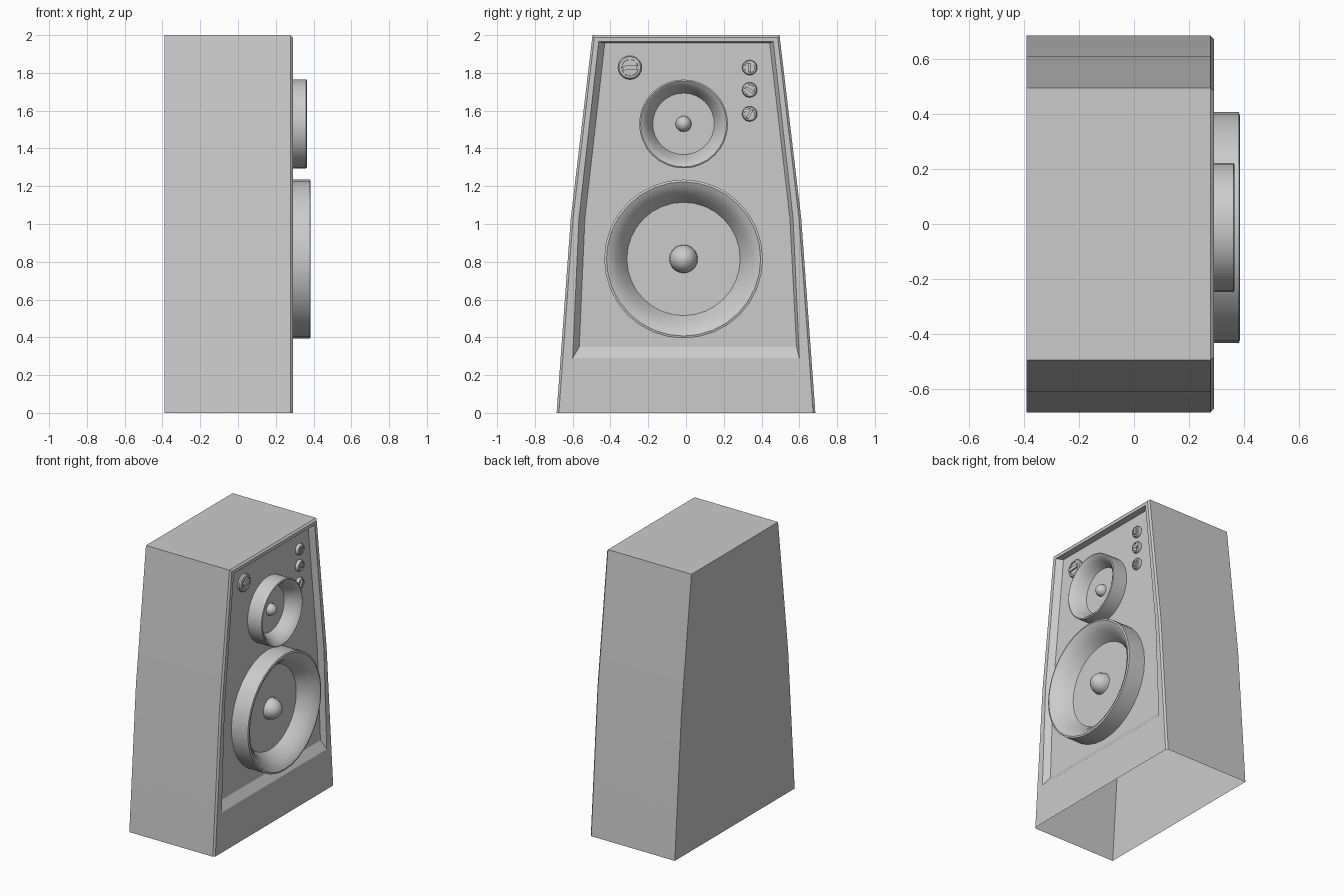
import bpy, bmesh, math

if "Cube" in bpy.data.objects:
    bpy.data.objects.remove(bpy.data.objects["Cube"])

grey = bpy.data.materials.new("warm grey")
grey.diffuse_color = (0.6, 0.6, 0.6, 1)
grey.use_nodes = True
grey.node_tree.nodes["Principled BSDF"].inputs["Base Color"].default_value = grey.diffuse_color
FLOOR = 0.25  # depth of the recessed baffle


def finish(name, bm):
    mesh = bpy.data.meshes.new(name)
    bm.to_mesh(mesh)
    bm.free()
    obj = bpy.data.objects.new(name, mesh)
    bpy.context.collection.objects.link(obj)
    mesh.materials.append(grey)
    bpy.ops.object.select_all(action='DESELECT')
    obj.select_set(True)
    bpy.context.view_layer.objects.active = obj
    bpy.ops.object.shade_smooth_by_angle(angle=math.radians(32))
    return obj


def lathe(name, y, z, profile, segments=32):
    """Spin (radius, x) points about a line parallel to x."""
    bm = bmesh.new()
    rings = []
    for r, x in profile:
        if r == 0:
            rings.append([bm.verts.new((x, y, z))] * segments)
            continue
        angles = [2 * math.pi * i / segments for i in range(segments)]
        rings.append([bm.verts.new((x, y + r * math.cos(a), z + r * math.sin(a)))
                      for a in angles])
    for a, b in zip(rings, rings[1:]):
        for i in range(segments):
            j = (i + 1) % segments
            bm.faces.new(list(dict.fromkeys((a[i], a[j], b[j], b[i]))))
    return finish(name, bm)


def cabinet():
    """Tapered shell, open underneath, with a recessed front baffle."""
    bm = bmesh.new()

    def loop(x, pts):
        return [bm.verts.new((x, y, z)) for y, z in pts]

    def mirrored(half):
        return [(-y, z) for y, z in half] + [(y, z) for y, z in reversed(half)]

    outer = mirrored([(0.685, 0), (0.61, 1.03), (0.495, 2)])
    inset = mirrored([(0.673, 0), (0.598, 1.03), (0.485, 1.988)])
    opening = mirrored([(0.60, 0.29), (0.567, 1.03), (0.462, 1.965)])
    floor = [(-0.565, 0.35), (-0.535, 1.03), (-0.43, 1.957),
             (0.443, 1.957), (0.55, 1.03), (0.585, 0.35)]
    loops = [loop(-0.39, outer), loop(0.278, outer), loop(0.29, inset),
             loop(0.29, opening), loop(FLOOR, floor)]
    back = bm.faces.new(loops[0])
    bm.faces.new(loops[-1])
    for k, (a, b) in enumerate(zip(loops, loops[1:])):
        for i in range(6):
            if i == 5 and k < 2:
                continue  # open underside
            j = (i + 1) % 6
            bm.faces.new((a[i], a[j], b[j], b[i]))
    bmesh.ops.recalc_face_normals(bm, faces=bm.faces)
    back.normal_update()
    if back.normal.x > 0:
        bmesh.ops.reverse_faces(bm, faces=bm.faces)
    return finish("cabinet", bm)


def driver(name, y, z, outer, inner, front, dome):
    """Flared ring, flat cone plate and central dome."""
    w, plate = outer - inner, 0.265
    d = front - plate
    lathe(name + "_ring", y, z, [
        (outer, FLOOR), (outer, front - 0.004), (outer - 0.1 * w, front),
        (outer - 0.3 * w, front - 0.1 * d), (outer - 0.55 * w, front - 0.34 * d),
        (outer - 0.8 * w, front - 0.66 * d), (inner, plate)])
    lathe(name + "_plate", y, z, [(inner, plate), (0, plate)])
    steps = 6
    lathe(name + "_dome", y, z, [
        (dome * math.cos(t * math.pi / 2 / steps) if t < steps else 0,
         plate + 1.15 * dome * math.sin(t * math.pi / 2 / steps))
        for t in range(steps + 1)], 20)


def knob(name, y, z, r, angle):
    """Round dial with a narrow raised grip bar."""
    lathe(name, y, z, [(r, FLOOR), (r, 0.262), (0.9 * r, 0.271),
                       (0.7 * r, 0.274), (0.68 * r, 0.268), (0, 0.268)], 20)
    bm = bmesh.new()
    bmesh.ops.create_cube(bm, size=1)
    c, s = math.cos(angle), math.sin(angle)
    for v in bm.verts:
        x, u, w = v.co.x * 0.018, v.co.y * 1.2 * r, v.co.z * 0.38 * r
        v.co = (0.27 + x, y + u * c - w * s, z + u * s + w * c)
    finish(name + "_grip", bm)


cabinet()
driver("woofer", -0.013, 0.815, 0.42, 0.30, 0.385, 0.075)
driver("tweeter", -0.013, 1.53, 0.235, 0.163, 0.365, 0.042)

# Control dials
knob("large_dial", -0.297, 1.828, 0.063, math.radians(5))
for i, (z, deg) in enumerate([(1.828, 90), (1.71, -35), (1.583, 60)]):
    knob(f"small_dial_{i + 1}", 0.337, z, 0.04, math.radians(deg))
